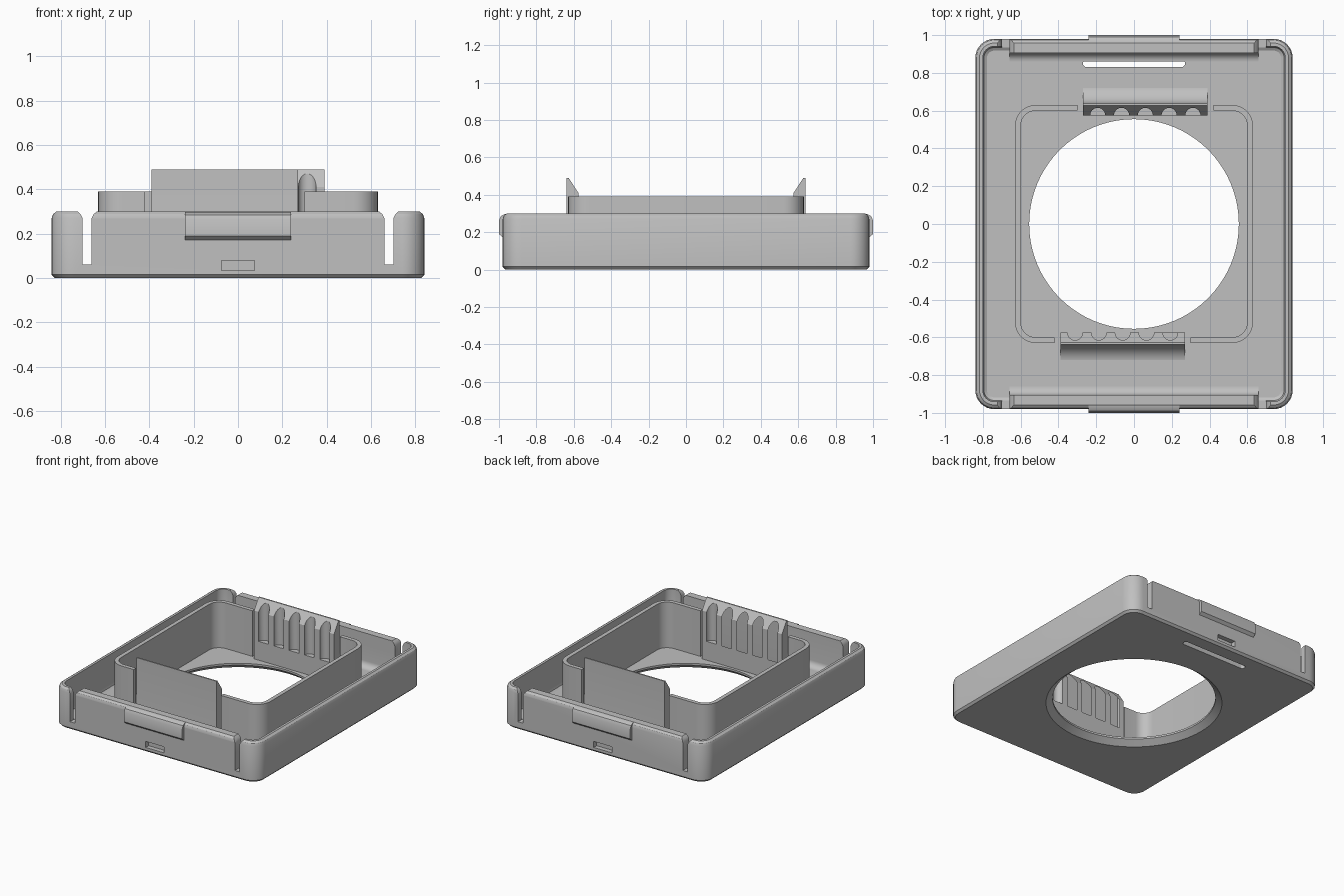
import bpy, bmesh
from math import sin, cos, pi
from mathutils import Matrix

cube = bpy.data.objects.get("Cube")
if cube:
    bpy.data.objects.remove(cube, do_unlink=True)

grey = bpy.data.materials.new("matte_grey")
grey.use_nodes = True
grey.diffuse_color = (0.53, 0.53, 0.53, 1)
grey.node_tree.nodes["Principled BSDF"].inputs["Base Color"].default_value = grey.diffuse_color


def finish(name, bm, turn):
    """Turn a bmesh into an object, optionally spun half a turn about z."""
    if turn:
        bm.transform(Matrix.Rotation(pi, 4, "Z"))
    bmesh.ops.remove_doubles(bm, verts=bm.verts, dist=1e-5)
    bmesh.ops.recalc_face_normals(bm, faces=bm.faces)
    mesh = bpy.data.meshes.new(name)
    bm.to_mesh(mesh)
    bm.free()
    mesh.materials.append(grey)
    obj = bpy.data.objects.new(name, mesh)
    bpy.context.collection.objects.link(obj)
    return obj


def loft(name, rings, seg=8, centre=(0, 0), closed=False, turn=False):
    """Stack rounded rectangles given as (half x, half y, radius, z)."""
    bm = bmesh.new()
    loops = []
    for hx, hy, r, z in rings:
        loop = []
        for q, (sx, sy) in enumerate([(1, 1), (-1, 1), (-1, -1), (1, -1)]):
            for i in range(seg + 1):
                a = (q + i / seg) * pi / 2
                loop.append(bm.verts.new((centre[0] + sx * (hx - r) + r * cos(a),
                                          centre[1] + sy * (hy - r) + r * sin(a), z)))
        loops.append(loop)
    n = len(loops[0])
    pairs = list(zip(loops, loops[1:]))
    if closed:
        pairs.append((loops[-1], loops[0]))
    else:
        bm.faces.new(loops[0])
        bm.faces.new(loops[-1])
    for a, b in pairs:
        for i in range(n):
            j = (i + 1) % n
            bm.faces.new((a[i], a[j], b[j], b[i]))
    return finish(name, bm, turn)


def prism(name, axis, pts, lo, hi, turn=False):
    """Extrude a 2D profile along an axis."""
    bm = bmesh.new()
    place = {"x": lambda p, t: (t, p[0], p[1]), "y": lambda p, t: (p[0], t, p[1])}[axis]
    a, b = [[bm.verts.new(place(p, t)) for p in pts] for t in (lo, hi)]
    bm.faces.new(a)
    bm.faces.new(b)
    for i in range(len(pts)):
        j = (i + 1) % len(pts)
        bm.faces.new((a[i], a[j], b[j], b[i]))
    return finish(name, bm, turn)


def box(name, x0, x1, y0, y1, z0, z1, turn=False):
    return prism(name, "x", [(y0, z0), (y1, z0), (y1, z1), (y0, z1)], x0, x1, turn)


def fillet(cy, cz, r, steps=8):
    """Concave quarter arc from the wall down to the floor."""
    return [(cy - r * cos(i / steps * pi / 2), cz - r * sin(i / steps * pi / 2))
            for i in range(steps + 1)]


def cut(obj, cutters):
    for c in cutters:
        c.hide_render = True
        mod = obj.modifiers.new("cut", "BOOLEAN")
        mod.operation, mod.solver, mod.object = "DIFFERENCE", "EXACT", c
    graph = bpy.context.evaluated_depsgraph_get()
    mesh = bpy.data.meshes.new_from_object(obj.evaluated_get(graph))
    obj.modifiers.clear()
    obj.data = mesh


SIDES = [("back", False), ("front", True)]
parts, cutters = [], []

# Tray: bevelled outside, rounded rim, hollow inside with a softened floor edge
tray = loft("tray", [(0.825, 0.965, 0.085, 0), (0.84, 0.98, 0.1, 0.015),
                     (0.84, 0.98, 0.1, 0.27), (0.833, 0.973, 0.093, 0.289),
                     (0.818, 0.958, 0.078, 0.30), (0.80, 0.94, 0.06, 0.30),
                     (0.80, 0.94, 0.06, 0.08), (0.794, 0.934, 0.054, 0.06),
                     (0.778, 0.918, 0.038, 0.05)])
parts.append(tray)

# Round opening, chamfered underneath, and the rounded slot near the back
opening = loft("opening_cutter", [(r, r, r, z) for r, z in
               [(0.615, -0.012), (0.555, 0.036), (0.555, 0.1)]], seg=20)
slot = loft("slot_cutter", [(0.27, 0.02, 0.02, -0.1), (0.27, 0.02, 0.02, 0.1)], centre=(0, 0.85))
tray_cutters = [opening, slot]
cutters += tray_cutters

# Flared gaps that separate the flexible end walls from the corners
gap_profile = [(0.66, 0.06), (0.70, 0.06), (0.70, 0.268), (0.71, 0.288), (0.735, 0.31),
               (0.625, 0.31), (0.65, 0.288), (0.66, 0.268)]

for side, turn in SIDES:
    gaps = [prism(side + "_gap_cutter", "y", [(s * x, z) for x, z in gap_profile],
                  0.85, 1.05, turn) for s in (1, -1)]
    recess = box(side + "_recess_cutter", -0.075, 0.075, 0.945, 1.05, 0.035, 0.08, turn)
    tray_cutters += gaps + [recess]
    cutters += gaps + [recess]

    # End wall thickening with a fillet to the floor
    wall = prism(side + "_end_wall", "x",
                 [(0.94, 0.04), (0.94, 0.30), (0.905, 0.30)]
                 + [(0.86 + 0.045 * cos(i * pi / 16), 0.095 - 0.045 * sin(i * pi / 16))
                    for i in range(9)] + [(0.86, 0.04)], -0.66, 0.66, turn)
    cut(wall, gaps)

    # Snap latch on the outside
    latch = prism(side + "_latch", "x", [(0.95, 0.298), (0.968, 0.298), (0.99, 0.285),
                  (1.0, 0.262), (1.0, 0.19), (0.978, 0.17), (0.95, 0.17)], -0.24, 0.24, turn)

    # Hooked clip with five vertical grooves
    clip = prism(side + "_clip", "x", [(0.575, 0.04), (0.575, 0.41), (0.628, 0.49), (0.638, 0.49)]
                 + fillet(0.74, 0.15, 0.102) + [(0.74, 0.04)], -0.27, 0.39, turn)
    s = -1 if turn else 1
    grooves = [loft("groove_cutter", [(0.04, 0.04, 0.04, 0.19), (0.04, 0.04, 0.04, 0.6)],
                    seg=6, centre=(s * (0.06 + 0.126 * k), s * 0.575)) for k in range(-2, 3)]
    cut(clip, grooves)
    cutters += grooves
    parts += [wall, latch, clip]

cut(tray, tray_cutters)

# Inner collar around the opening, interrupted at both clips
collar = loft("inner_collar", [(0.63, 0.63, 0.11, 0.04), (0.63, 0.63, 0.11, 0.39),
                               (0.60, 0.60, 0.08, 0.39), (0.60, 0.60, 0.08, 0.04)], closed=True)
breaks = [box(side + "_break_cutter", -0.30, 0.42, 0.5, 0.7, 0, 0.5, turn) for side, turn in SIDES]
cut(collar, breaks)
cutters += breaks
parts.append(collar)

for c in cutters:
    bpy.data.objects.remove(c, do_unlink=True)

# Smooth rounded areas while keeping crisp edges
bpy.ops.object.select_all(action="DESELECT")
for p in parts:
    p.select_set(True)
bpy.context.view_layer.objects.active = tray
bpy.ops.object.shade_smooth_by_angle(angle=0.55)
